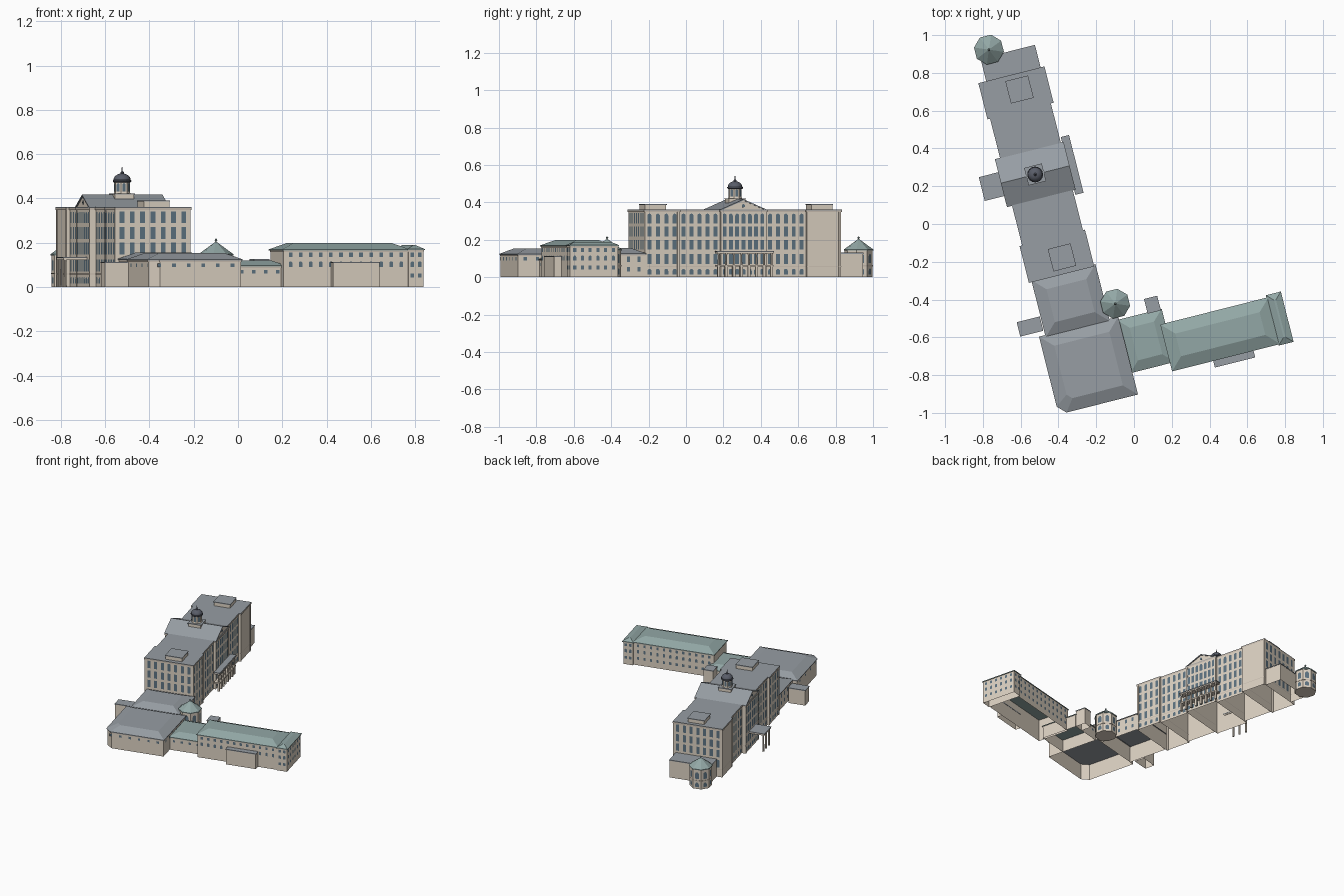
import bpy, bmesh, math
from mathutils import Matrix, Vector

if "Cube" in bpy.data.objects:
    bpy.data.objects.remove(bpy.data.objects["Cube"])

ANG = math.radians(14.2)          # whole complex is turned on the site


def mat(name, r, g, b):
    m = bpy.data.materials.new(name)
    m.diffuse_color = (r, g, b, 1)
    m.use_nodes = True
    m.node_tree.nodes["Principled BSDF"].inputs["Base Color"].default_value = m.diffuse_color
    return m


STONE = mat("stone", 0.72, 0.64, 0.54)
TRIM = mat("trim", 0.58, 0.51, 0.43)
SLATE = mat("slate", 0.31, 0.34, 0.37)
COPPER = mat("copper", 0.29, 0.39, 0.38)
GLASS = mat("glass", 0.11, 0.17, 0.22)
LEAD = mat("lead", 0.10, 0.11, 0.14)


def finish(bm, name, material, smooth=False, fix=True):
    if fix:
        bmesh.ops.recalc_face_normals(bm, faces=bm.faces)
    me = bpy.data.meshes.new(name)
    bm.to_mesh(me)
    bm.free()
    ob = bpy.data.objects.new(name, me)
    bpy.context.collection.objects.link(ob)
    ob.rotation_euler.z = ANG
    me.materials.append(material)
    if smooth:
        me.shade_smooth()
    return ob


def loft(bm, rings, caps=True):
    loops = [[bm.verts.new(p) for p in r] for r in rings]
    n = len(loops[0])
    for a, b in zip(loops, loops[1:]):
        for i in range(n):
            bm.faces.new((a[i], a[(i + 1) % n], b[(i + 1) % n], b[i]))
    if caps:
        bm.faces.new(loops[0][::-1])
        bm.faces.new(loops[-1])


def rect(u0, u1, v0, v1, z, d=0.0, cut=0.0):
    """Rectangle inset by d, with an optional cut south-west corner."""
    u0, u1, v0, v1 = u0 + d, u1 - d, v0 + d, v1 - d
    sw = [(u0, v0 + cut, z), (u0 + cut, v0, z)] if cut else [(u0, v0, z)]
    return sw + [(u1, v0, z), (u1, v1, z), (u0, v1, z)]


def box(name, r, z0, z1, material=STONE, grow=0.0, cut=0.0, caps=True):
    bm = bmesh.new()
    loft(bm, [rect(*r, z0, -grow, cut), rect(*r, z1, -grow, cut)], caps)
    return finish(bm, name, material, fix=False)


def walls(name, r, z1, cut=0.0):
    """Open shell: no floor, the roof closes it."""
    return box(name + "_walls", r, 0, z1, STONE, 0, cut, False)


def hip_roof(name, r, z0, z1, inset, material, cut=0.0):
    bm = bmesh.new()
    loft(bm, [rect(*r, z0, -0.006, cut), rect(*r, z0 + 0.005, -0.006, cut),
              rect(*r, z1, inset, cut * 0.6)])
    return finish(bm, name, material)


def lathe(bm, c, profile, n):
    off = math.pi / n
    loft(bm, [[(c[0] + r * math.cos(off + 2 * math.pi * i / n),
                c[1] + r * math.sin(off + 2 * math.pi * i / n), z)
               for i in range(n)] for r, z in profile])


def turned(name, c, profile, n, material, smooth=False):
    bm = bmesh.new()
    lathe(bm, c, profile, n)
    return finish(bm, name, material, smooth)


def pane(bm, p, normal, z0, z1, w, arch=False):
    """Flat window panel centred at plan point p, facing the plan normal."""
    n = Vector((*normal, 0)).normalized()
    side = Vector((-n.y, n.x, 0))
    pts = [(-w / 2, z0), (w / 2, z0), (w / 2, z1), (-w / 2, z1)]
    if arch:
        pts = pts[:2] + [(w / 2 * math.cos(a * math.pi / 6),
                          z1 - w / 2 + w / 2 * math.sin(a * math.pi / 6)) for a in range(7)]
    base = Vector((*p, 0)) + n * 0.0015
    bm.faces.new([bm.verts.new(base + side * x + Vector((0, 0, z))) for x, z in pts])


def windows(name, r, sides, rows, w):
    """sides: {'E': count}; rows: (z0, z1, arched)."""
    u0, u1, v0, v1 = r
    bm = bmesh.new()
    for s, cnt in sides.items():
        for i in range(cnt):
            f = 0.5 + ((i + 0.5) / cnt - 0.5) * 0.97
            u, v = u0 + (u1 - u0) * f, v0 + (v1 - v0) * f
            p, n = {'E': ((u1, v), (1, 0)), 'W': ((u0, v), (-1, 0)),
                    'N': ((u, v1), (0, 1)), 'S': ((u, v0), (0, -1))}[s]
            for z0, z1, arched in rows:
                pane(bm, p, n, z0, z1, w, arched)
    finish(bm, name, GLASS, fix=False)


# Main range: five linked blocks, windows, string course, cornice, flat roof
ROWS = [(0.015, 0.045, True), (0.07, 0.125, False), (0.147, 0.2, False),
        (0.217, 0.27, False), (0.288, 0.34, True)]
TALL = ROWS[1:4] + [(0.288, 0.342, False)]
north = (-0.611, -0.26, 0.732, 0.92)
north_link = (-0.597, -0.275, 0.508, 0.732)
centre = (-0.624, -0.261, 0.257, 0.508)
south_link = (-0.597, -0.275, 0.03, 0.257)
south = (-0.611, -0.264, -0.161, 0.03)
for name, r, sides, rows in (
        ("north_pavilion", north, {'N': 7}, TALL),
        ("north_link", north_link, {'E': 5, 'W': 5}, ROWS),
        ("centre_block", centre, {'E': 7, 'W': 7}, ROWS),
        ("south_link", south_link, {'E': 5, 'W': 5}, ROWS),
        ("south_pavilion", south, {'E': 4, 'W': 4}, ROWS),
        ("south_pavilion_end", south, {'S': 7}, TALL[1:])):
    windows(name + "_windows", r, sides, rows, 0.022)
    if name.endswith("_end"):
        continue
    walls(name, r, 0.357)
    box(name + "_string_course", r, 0.056, 0.06, TRIM, 0.002, 0, False)
    box(name + "_cornice", r, 0.348, 0.357, TRIM, 0.005, 0, False)
    box(name + "_roof", r, 0.357, 0.361, SLATE, 0.005)

# Corner pilasters of the pavilions and centre
bm = bmesh.new()
for r in (north, centre, south):
    for u in r[:2]:
        for v in (r[2] + 0.006, r[3] - 0.006):
            q = (u - 0.003, u + 0.003, v - 0.006, v + 0.006)
            loft(bm, [rect(*q, 0), rect(*q, 0.35)])
finish(bm, "corner_pilasters", STONE)

# Roof plant boxes
for name, v in (("north_penthouse", 0.839), ("south_penthouse", -0.078)):
    q = (-0.472, -0.354, v - 0.058, v + 0.058)
    box(name, q, 0.36, 0.385, STONE, 0, 0, False)
    box(name + "_roof", q, 0.385, 0.391, SLATE, 0.003)

# Gabled centre roof with round pediment windows
vm = 0.3825
for name, u0, u1, drop, material in (("gable_walls", -0.624, -0.261, 0.006, STONE),
                                     ("gable_roof", -0.63, -0.255, 0, SLATE)):
    bm = bmesh.new()
    tri = [(-0.131, 0.36), (0, 0.417 - drop), (0.131, 0.36)]
    if drop == 0:
        tri += [(0.119, 0.359), (0, 0.41), (-0.119, 0.359)]
    loft(bm, [[(u, vm + a, z) for a, z in tri] for u in (u0, u1)])
    finish(bm, name, material)
bm = bmesh.new()
for u in (-0.624, -0.261):
    bmesh.ops.create_cone(bm, cap_ends=True, segments=12, radius1=0.009, radius2=0.009, depth=0.005,
                          matrix=Matrix.Translation((u, vm, 0.382)) @ Matrix.Rotation(math.pi / 2, 4, 'Y'))
finish(bm, "pediment_windows", GLASS)

# Cupola
C = (-0.443, vm)
box("cupola_base", (C[0] - 0.045, C[0] + 0.045, vm - 0.045, vm + 0.045), 0.37, 0.417)
box("cupola_base_cap", (C[0] - 0.048, C[0] + 0.048, vm - 0.048, vm + 0.048), 0.417, 0.422, SLATE)
turned("cupola_drum", C, [(0.038, 0.422), (0.036, 0.428), (0.036, 0.473)], 8, STONE)
turned("cupola_cornice", C, [(0.038, 0.472), (0.042, 0.476), (0.042, 0.481), (0.04, 0.483)], 16, LEAD)
turned("cupola_dome", C, [(0.039 * math.cos(a * math.pi / 14), 0.482 + 0.031 * math.sin(a * math.pi / 14))
                          for a in range(7)], 16, LEAD, True)
turned("cupola_finial", C, [(0.008, 0.51), (0.008, 0.518), (0.003, 0.523), (0.0015, 0.542)], 8, LEAD)


def octagon_windows(name, c, r, rows, w):
    bm = bmesh.new()
    ap = r * math.cos(math.pi / 8)
    for i in range(8):
        n = (math.cos(i * math.pi / 4), math.sin(i * math.pi / 4))
        for z0, z1, arched in rows:
            pane(bm, (c[0] + n[0] * ap, c[1] + n[1] * ap), n, z0, z1, w, arched)
    finish(bm, name, GLASS, fix=False)


octagon_windows("cupola_windows", C, 0.036, [(0.431, 0.469, True)], 0.015)

# Two octagonal corner pavilions
for name, c in (("north_octagon", (-0.518, 1.083)), ("south_octagon", (-0.2, -0.3846))):
    turned(name + "_walls", c, [(0.075, 0), (0.075, 0.142)], 8, STONE)
    turned(name + "_band", c, [(0.077, 0.058), (0.077, 0.064)], 8, TRIM)
    turned(name + "_roof", c, [(0.079, 0.142), (0.08, 0.148), (0.004, 0.203)], 8, COPPER)
    turned(name + "_finial", c, [(0.003, 0.2), (0.003, 0.206), (0.007, 0.211), (0.002, 0.218)], 8, COPPER)
    octagon_windows(name + "_windows", c, 0.075, [(0.015, 0.048, True), (0.075, 0.125, True)], 0.026)

# East portico: base on piers, columns and balcony
pr = (-0.261, -0.22, 0.228, 0.539)
box("east_portico_floor", pr, 0.056, 0.066)
box("east_portico_roof", pr, 0.126, 0.134)
box("east_portico_cap", pr, 0.134, 0.141, SLATE, 0.002)
bm = bmesh.new()
for i in range(8):
    v = 0.238 + 0.2914 * i / 7
    q = (-0.236, -0.222, v - 0.007, v + 0.007)
    loft(bm, [rect(*q, 0), rect(*q, 0.056)])
    lathe(bm, (-0.229, v), [(0.0055, 0.066), (0.0045, 0.12), (0.008, 0.126)], 10)
finish(bm, "east_portico_columns", STONE)

# West porch canopy on posts
wr = (-0.734, -0.62, 0.314, 0.44)
box("west_porch_canopy", wr, 0.122, 0.131)
box("west_porch_top", wr, 0.131, 0.136, SLATE, 0.002)
bm = bmesh.new()
for v in (0.323, 0.377, 0.431):
    lathe(bm, (-0.723, v), [(0.007, 0), (0.006, 0.122)], 10)
finish(bm, "west_porch_posts", STONE)

# Low flat-roofed additions
for name, r, z in (("north_annex", (-0.571, -0.278, 0.92, 1.046), 0.125),
                   ("west_entrance", (-0.728, -0.606, -0.428, -0.354), 0.108),
                   ("court_entrance", (-0.044, 0.024, -0.476, -0.4), 0.12),
                   ("wing_bay", (0.231, 0.447, -0.84, -0.8), 0.108)):
    walls(name, r, z)
    box(name + "_roof", r, z, z + 0.006, SLATE, 0.002)

# Hip-roofed annexes and east wing
SMALL = [(0.09, 0.107, False)]
WING = [(0.042, 0.062, False), (0.09, 0.116, True), (0.136, 0.156, False)]
for name, r, eave, top, inset, material, cut, sides, rows in (
        ("south_annex", (-0.594, -0.256, -0.461, -0.161), 0.122, 0.155, 0.06, SLATE, 0,
         {'E': 5, 'W': 5}, [(0.03, 0.055, False), (0.08, 0.11, False)]),
        ("south_hall", (-0.628, -0.207, -0.874, -0.461), 0.12, 0.153, 0.06, SLATE, 0.043,
         {'E': 6, 'W': 4, 'S': 6}, SMALL),
        ("wing_link", (-0.207, 0.026, -0.755, -0.477), 0.092, 0.12, 0.05, COPPER, 0,
         {'N': 4, 'S': 4}, [(0.06, 0.076, False)]),
        ("east_wing", (0.01, 0.59, -0.8, -0.556), 0.165, 0.198, 0.06, COPPER, 0,
         {'N': 12}, WING),
        ("east_wing_front", (0.01, 0.59, -0.8, -0.556), 0, 0, 0, None, 0,
         {'S': 12}, WING[1:]),
        ("wing_end", (0.59, 0.66, -0.806, -0.543), 0.166, 0.189, 0.03, COPPER, 0,
         {'E': 6, 'N': 2, 'S': 2}, WING)):
    windows(name + "_windows", r, sides, rows, 0.017)
    if material:
        walls(name, r, eave, cut)
        hip_roof(name + "_roof", r, eave, top, inset, material, cut)
        box(name + "_eave_band", r, eave - 0.006, eave, TRIM, 0.002, cut, False)
